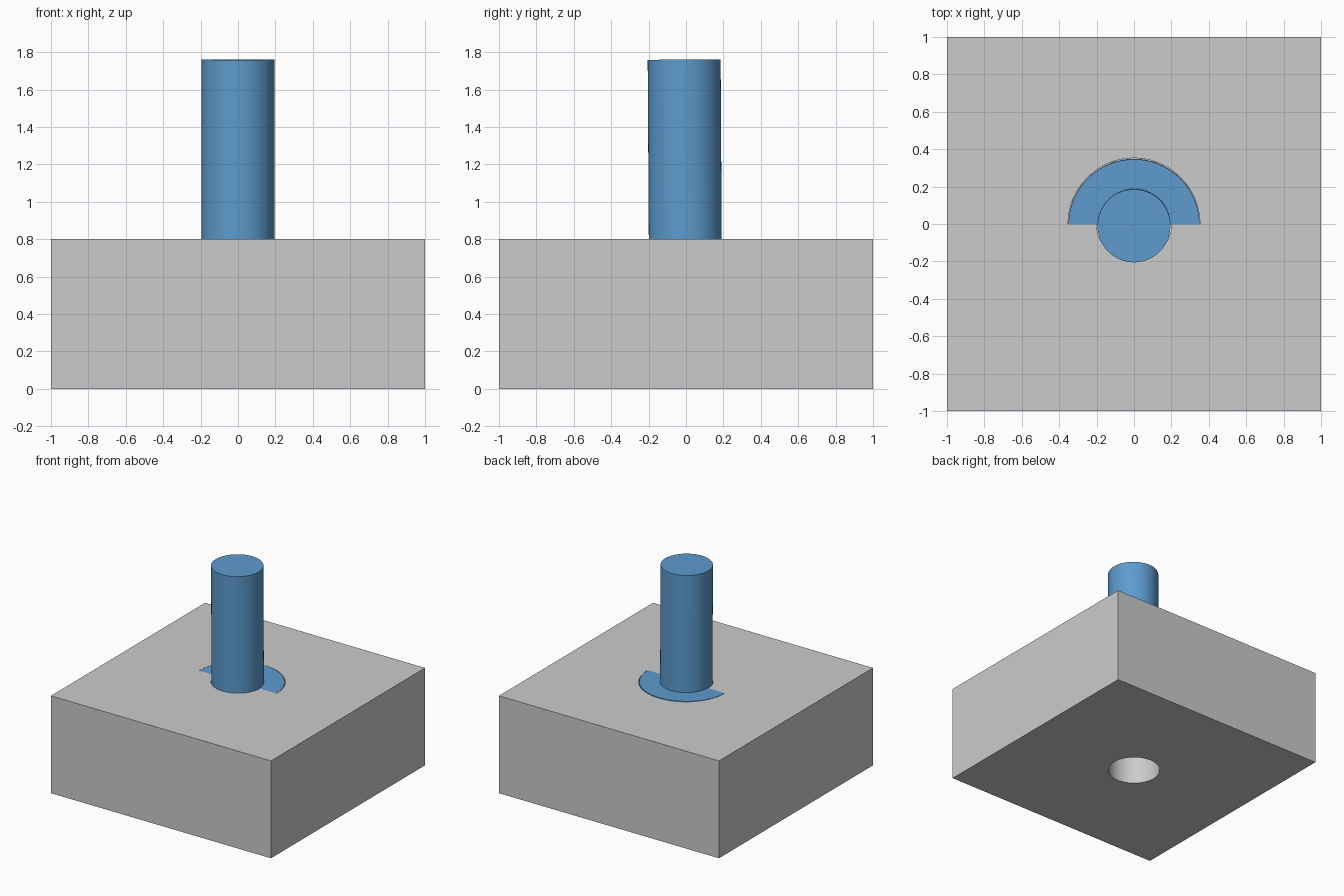
import bpy, bmesh
from math import cos, sin, pi, radians
from mathutils import Matrix

if "Cube" in bpy.data.objects:
    bpy.data.objects.remove(bpy.data.objects["Cube"])


def prism(name, outline, z0, z1):
    """Extrude a closed xy outline from z0 to z1."""
    bm = bmesh.new()
    face = bm.faces.new([bm.verts.new((x, y, z0)) for x, y in outline])
    top = bmesh.ops.extrude_face_region(bm, geom=[face])
    verts = [v for v in top["geom"] if isinstance(v, bmesh.types.BMVert)]
    bmesh.ops.translate(bm, verts=verts, vec=(0, 0, z1 - z0))
    bmesh.ops.recalc_face_normals(bm, faces=bm.faces)
    mesh = bpy.data.meshes.new(name)
    bm.to_mesh(mesh)
    bm.free()
    obj = bpy.data.objects.new(name, mesh)
    bpy.context.collection.objects.link(obj)
    return obj


def circle(r, n=96):
    return [(r * cos(2 * pi * i / n), r * sin(2 * pi * i / n)) for i in range(n)]


def half_disc(r, n=64):
    return [(r * cos(pi * i / n), r * sin(pi * i / n)) for i in range(n + 1)]


def combine(obj, other, operation):
    """Apply a boolean and remove the helper object."""
    mod = obj.modifiers.new(operation, 'BOOLEAN')
    mod.operation, mod.object, mod.solver = operation, other, 'EXACT'
    bpy.ops.object.select_all(action='DESELECT')
    bpy.context.view_layer.objects.active = obj
    obj.select_set(True)
    bpy.ops.object.modifier_apply(modifier=mod.name)
    bpy.data.objects.remove(other)


def smooth(obj):
    bpy.ops.object.select_all(action='DESELECT')
    bpy.context.view_layer.objects.active = obj
    obj.select_set(True)
    bpy.ops.object.shade_smooth_by_angle(angle=radians(30))


# Block with a through hole and a half-round pocket behind it
block = prism("block", [(-1, -1), (1, -1), (1, 1), (-1, 1)], 0, 0.8)
combine(block, prism("hole_cutter", circle(0.2), -0.1, 0.9), 'DIFFERENCE')
combine(block, prism("pocket_cutter", half_disc(0.352), 0.4, 0.9), 'DIFFERENCE')
smooth(block)

# Pin with a half-round key that fills the pocket
pin = prism("keyed_pin", circle(0.195), 0.3, 1.76)
combine(pin, prism("key", half_disc(0.35), 0.402, 0.8), 'UNION')

# The loose pin leans very slightly towards the front
pivot = Matrix.Translation((0, 0, 0.8))
pin.data.transform(Matrix.Translation((0, -0.004, 0)) @ pivot
                   @ Matrix.Rotation(radians(0.35), 4, 'X') @ pivot.inverted())
smooth(pin)

blue = bpy.data.materials.new("blue")
blue.diffuse_color = (0.11, 0.33, 0.62, 1)
blue.use_nodes = True
blue.node_tree.nodes["Principled BSDF"].inputs["Base Color"].default_value = blue.diffuse_color
pin.data.materials.clear()
pin.data.materials.append(blue)
for poly in pin.data.polygons:
    poly.material_index = 0
